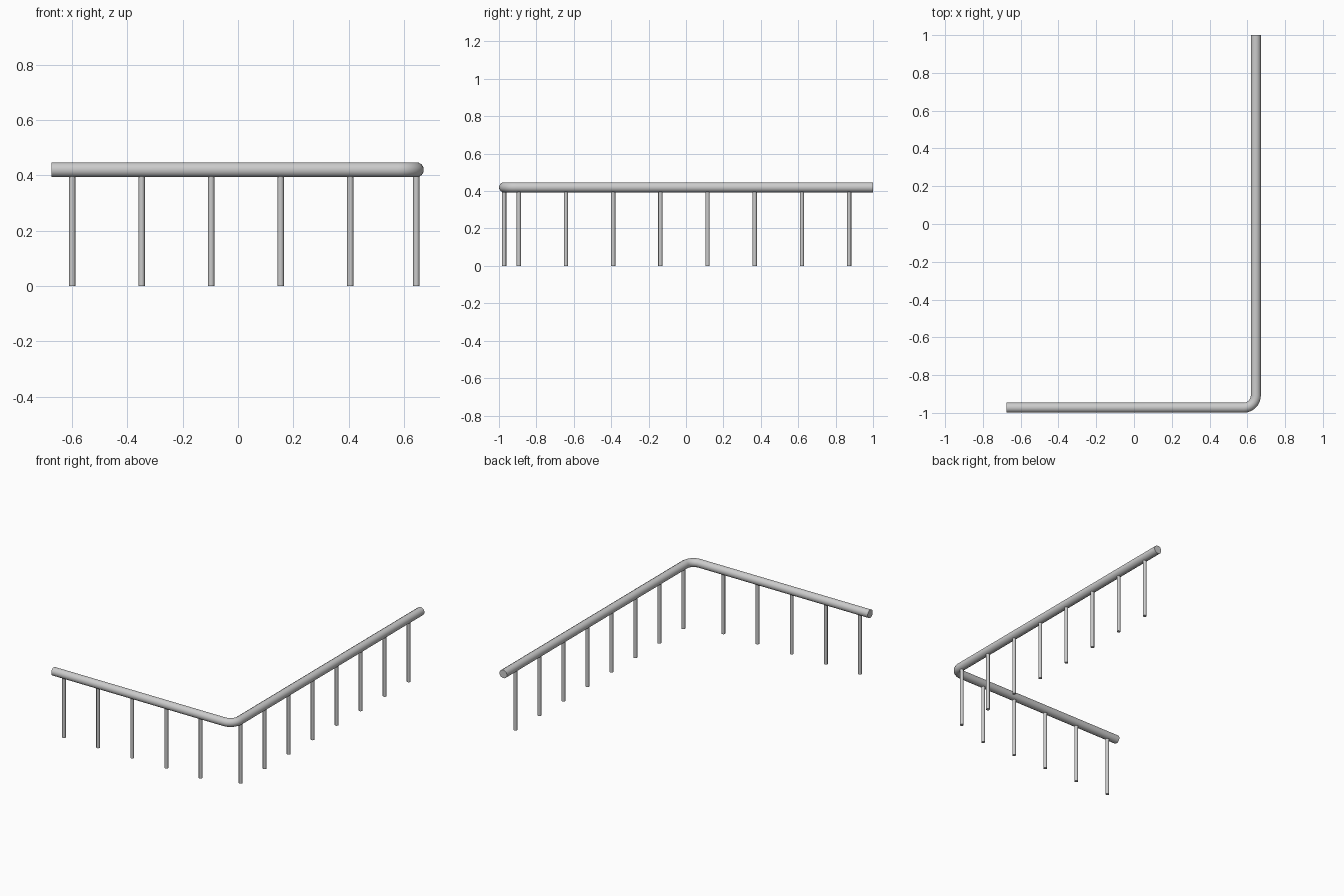
import bpy, bmesh, math
from mathutils import Vector

if "Cube" in bpy.data.objects:
    bpy.data.objects.remove(bpy.data.objects["Cube"])

RAIL_R, RAIL_Z, SIDES = 0.0275, 0.42, 12
POST_R = 0.0115
CX, CY = 0.645, -0.9725      # corner of the rail centre lines
BEND = 0.065                 # centre-line radius of the elbow


def finish(obj):
    bpy.ops.object.select_all(action='DESELECT')
    obj.select_set(True)
    bpy.context.view_layer.objects.active = obj
    bpy.ops.object.shade_smooth_by_angle(angle=math.radians(40))


def sweep(name, stations, radius, sides):
    """Capped tube through (point, horizontal direction) stations."""
    bm = bmesh.new()
    rings = []
    for p, d in stations:
        side = Vector((d.y, -d.x, 0))
        ring = []
        for i in range(sides):
            a = 2 * math.pi * (i + 0.5) / sides
            ring.append(bm.verts.new(p + side * radius * math.cos(a)
                                     + Vector((0, 0, radius * math.sin(a)))))
        rings.append(ring)
    for r0, r1 in zip(rings, rings[1:]):
        for i in range(sides):
            j = (i + 1) % sides
            bm.faces.new((r0[i], r0[j], r1[j], r1[i]))
    bm.faces.new(rings[0])
    bm.faces.new(rings[-1])
    bmesh.ops.recalc_face_normals(bm, faces=bm.faces)
    mesh = bpy.data.meshes.new(name)
    bm.to_mesh(mesh)
    bm.free()
    obj = bpy.data.objects.new(name, mesh)
    bpy.context.collection.objects.link(obj)
    finish(obj)


# L-shaped handrail with a rounded elbow
stations = [(Vector((-0.675, CY, RAIL_Z)), Vector((1, 0, 0)))]
STEPS = 8
for k in range(STEPS + 1):
    a = math.pi / 2 * k / STEPS
    stations.append((Vector((CX - BEND + BEND * math.sin(a),
                             CY + BEND - BEND * math.cos(a), RAIL_Z)),
                     Vector((math.cos(a), math.sin(a), 0))))
stations.append((Vector((CX, 1.0, RAIL_Z)), Vector((0, 1, 0))))
sweep("handrail", stations, RAIL_R, SIDES)


# Round posts, reaching up into the rail
def post(name, x, y):
    h = RAIL_Z - 0.015
    bpy.ops.mesh.primitive_cylinder_add(vertices=12, radius=POST_R, depth=h,
                                        location=(x, y, h / 2))
    obj = bpy.context.object
    obj.name = name
    finish(obj)


for i in range(5):
    post(f"short_side_post_{i + 1}", -0.6 + 0.2515 * i, CY)
for i in range(8):
    post(f"long_side_post_{i + 1}", CX, -0.894 + 0.2523 * i)
